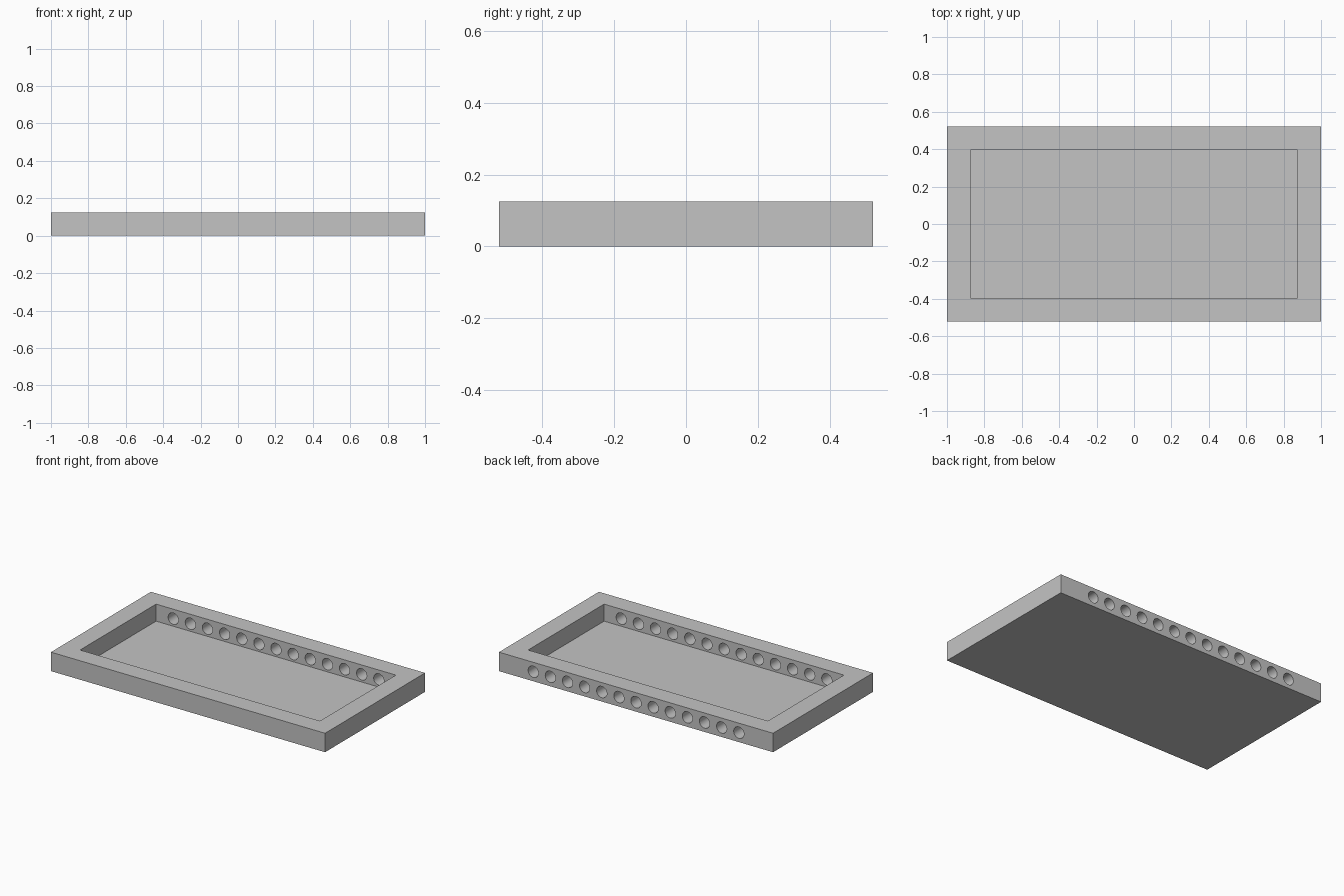
import bpy
import bmesh
from math import radians
from mathutils import Matrix, Vector

if "Cube" in bpy.data.objects:
    bpy.data.objects.remove(bpy.data.objects["Cube"])

HALF_X, HALF_Y, HEIGHT = 1.0, 0.521, 0.125
WALL, FLOOR = 0.125, 0.0125
HOLES, PITCH, RADIUS = 13, 0.125, 0.0375
BLIND_DEPTH = 0.1

grey = bpy.data.materials.new("light grey")
grey.use_nodes = True
colour = (0.55, 0.55, 0.55, 1)
grey.diffuse_color = colour
grey.node_tree.nodes["Principled BSDF"].inputs["Base Color"].default_value = colour


def new_object(name, bm):
    mesh = bpy.data.meshes.new(name)
    bm.to_mesh(mesh)
    bm.free()
    mesh.materials.append(grey)
    obj = bpy.data.objects.new(name, mesh)
    bpy.context.collection.objects.link(obj)
    return obj


def box(name, low, high):
    low, high = Vector(low), Vector(high)
    bm = bmesh.new()
    place = Matrix.Translation((low + high) / 2) @ Matrix.Diagonal((*(high - low), 1))
    bmesh.ops.create_cube(bm, size=1, matrix=place)
    return new_object(name, bm)


def cut(target, cutter):
    cutter.hide_render = True
    mod = target.modifiers.new("cut", "BOOLEAN")
    mod.operation, mod.solver, mod.object = "DIFFERENCE", "EXACT", cutter
    bpy.ops.object.modifier_apply(modifier=mod.name)
    bpy.data.objects.remove(cutter)


# Solid tray body
tray = box("tray", (-HALF_X, -HALF_Y, 0), (HALF_X, HALF_Y, HEIGHT))
bpy.context.view_layer.objects.active = tray
tray.select_set(True)

# Open cavity
in_x, in_y = HALF_X - WALL, HALF_Y - WALL
cut(tray, box("cavity_cutter", (-in_x, -in_y, FLOOR), (in_x, in_y, HEIGHT * 2)))

# Row of holes: right through the back wall, blind in the inside of the front wall
start, end = -in_y - BLIND_DEPTH, HALF_Y + WALL
bm = bmesh.new()
for i in range(HOLES):
    x = (i - (HOLES - 1) / 2) * PITCH
    place = Matrix.Translation((x, (start + end) / 2, HEIGHT / 2)) @ Matrix.Rotation(radians(90), 4, "X")
    bmesh.ops.create_cone(bm, cap_ends=True, segments=32, radius1=RADIUS,
                          radius2=RADIUS, depth=end - start, matrix=place)
cut(tray, new_object("hole_cutter", bm))

bpy.ops.object.shade_smooth_by_angle(angle=radians(30))
